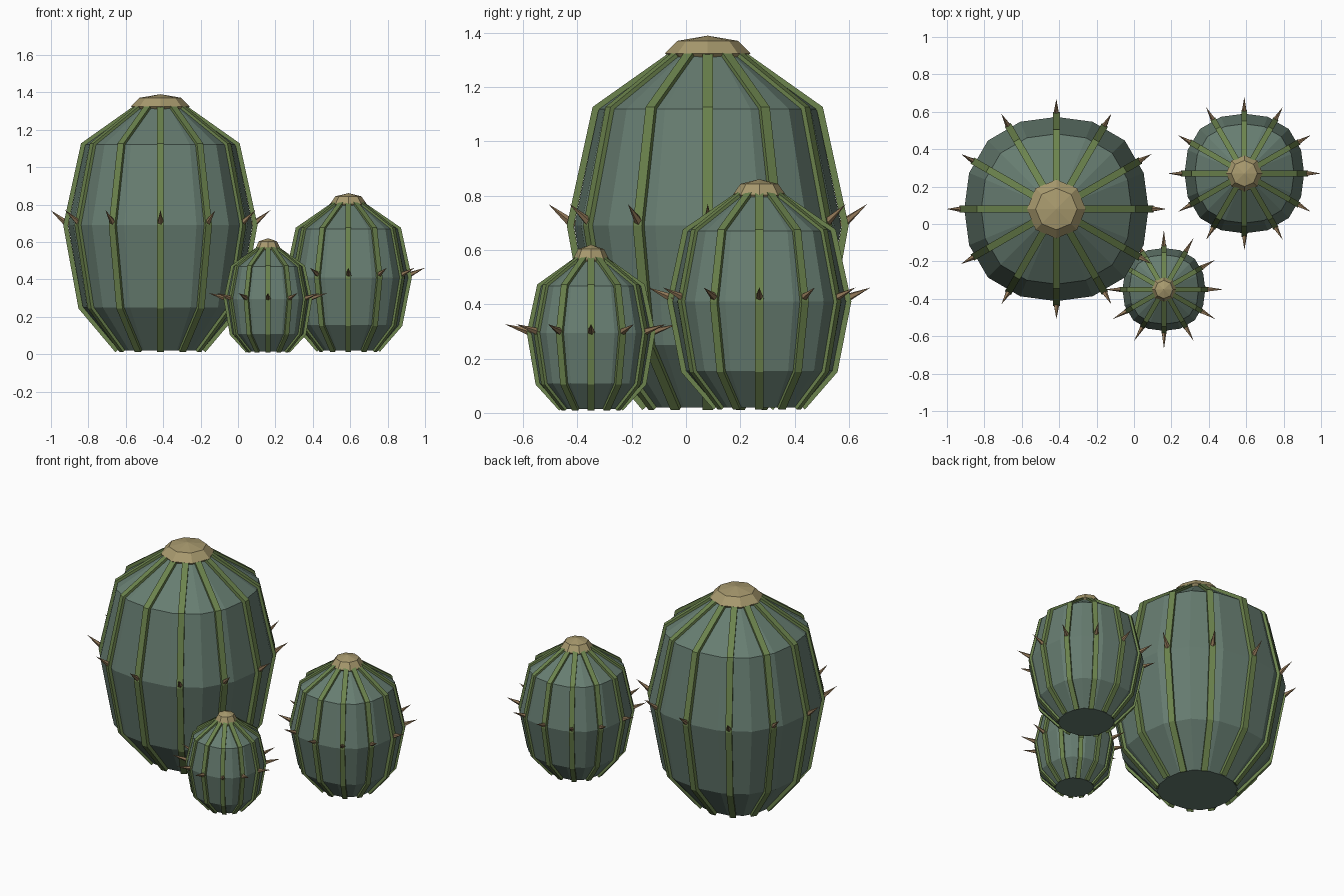
import bpy, bmesh, math
from mathutils import Vector

if "Cube" in bpy.data.objects:
    bpy.data.objects.remove(bpy.data.objects["Cube"])


def material(name, rgb):
    m = bpy.data.materials.new(name)
    m.diffuse_color = (*rgb, 1)
    m.use_nodes = True
    m.node_tree.nodes["Principled BSDF"].inputs["Base Color"].default_value = m.diffuse_color
    return m


SKIN = material("cactus skin", (0.135, 0.205, 0.165))
RIB = material("rib green", (0.15, 0.23, 0.075))
CROWN = material("crown tan", (0.39, 0.32, 0.155))
SPINE = material("spine brown", (0.29, 0.19, 0.10))


def finish(bm, name, mat, loc):
    bmesh.ops.recalc_face_normals(bm, faces=bm.faces)
    me = bpy.data.meshes.new(name)
    bm.to_mesh(me)
    bm.free()
    me.materials.append(mat)
    ob = bpy.data.objects.new(name, me)
    ob.location = loc
    bpy.context.collection.objects.link(ob)
    return ob


def skin_rings(bm, rings):
    """Bridge closed rings of points and cap both ends."""
    vs = [[bm.verts.new(p) for p in ring] for ring in rings]
    n = len(vs[0])
    for a, b in zip(vs, vs[1:]):
        for i in range(n):
            j = (i + 1) % n
            bm.faces.new((a[i], a[j], b[j], b[i]))
    bm.faces.new(vs[0][::-1])
    bm.faces.new(vs[-1])


def cactus(label, x, y, profile, rib_w, crown, spine):
    loc = (x, y, 0)

    # Body: 16-sided barrel, slightly squared in plan
    bm = bmesh.new()
    rings = []
    for r, z in profile:
        ring = []
        for i in range(16):
            a = math.tau * i / 16
            rr = r * (1 - 0.025 * math.cos(4 * a))
            ring.append((rr * math.cos(a), rr * math.sin(a), z))
        rings.append(ring)
    skin_rings(bm, rings)
    finish(bm, label + "_body", SKIN, loc)

    # Twelve square ribs following the profile
    bm = bmesh.new()
    pts = [Vector(p) for p in profile]
    for k in range(12):
        a = math.tau * k / 12
        out = Vector((math.cos(a), math.sin(a), 0))
        side = Vector((-math.sin(a), math.cos(a), 0))
        rings = []
        for i, p in enumerate(pts):
            t = (pts[min(i + 1, len(pts) - 1)] - pts[max(i - 1, 0)]).normalized()
            nr, nz = t.y, -t.x
            ring = []
            for s, d in ((-1, -0.6), (1, -0.6), (1, 0.75), (-1, 0.75)):
                q = out * (p.x + nr * d * rib_w) + side * (s * rib_w)
                q.z = max(0, p.y + nz * d * rib_w)
                ring.append(q)
            rings.append(ring)
        skin_rings(bm, rings)
    finish(bm, label + "_ribs", RIB, loc)

    # Faceted crown on top
    r, z, h = crown
    bm = bmesh.new()
    bmesh.ops.create_uvsphere(bm, u_segments=8, v_segments=4, radius=1)
    for v in bm.verts:
        v.co = Vector((v.co.x * r, v.co.y * r, z + v.co.z * h))
    finish(bm, label + "_crown", CROWN, loc)

    # Ring of upward-tilted spines at the widest height
    r0, z0, r1, z1, w = spine
    bm = bmesh.new()
    for k in range(12):
        a = math.tau * k / 12
        out = Vector((math.cos(a), math.sin(a), 0))
        side = Vector((-math.sin(a), math.cos(a), 0))
        base = out * r0 + Vector((0, 0, z0))
        tip = out * r1 + Vector((0, 0, z1))
        up = (tip - base).cross(side).normalized()
        ring = [bm.verts.new(base + w * (side * math.cos(b) + up * math.sin(b)))
                for b in (math.tau * i / 5 for i in range(5))]
        t = bm.verts.new(tip)
        for i in range(5):
            bm.faces.new((ring[i], ring[(i + 1) % 5], t))
        bm.faces.new(ring[::-1])
    finish(bm, label + "_spines", SPINE, loc)


cactus("large_cactus", -0.415, 0.08,
       [(0.23, 0.02), (0.425, 0.25), (0.505, 0.69), (0.412, 1.12), (0.12, 1.325)],
       0.019, (0.157, 1.325, 0.065), (0.49, 0.69, 0.588, 0.77, 0.02))
cactus("medium_cactus", 0.59, 0.27,
       [(0.16, 0.02), (0.278, 0.155), (0.328, 0.41), (0.272, 0.67), (0.075, 0.805)],
       0.015, (0.098, 0.803, 0.058), (0.315, 0.42, 0.41, 0.462, 0.017))
cactus("small_cactus", 0.16, -0.35,
       [(0.11, 0.015), (0.195, 0.108), (0.227, 0.295), (0.19, 0.468), (0.05, 0.567)],
       0.013, (0.068, 0.563, 0.057), (0.215, 0.295, 0.318, 0.327, 0.016))
